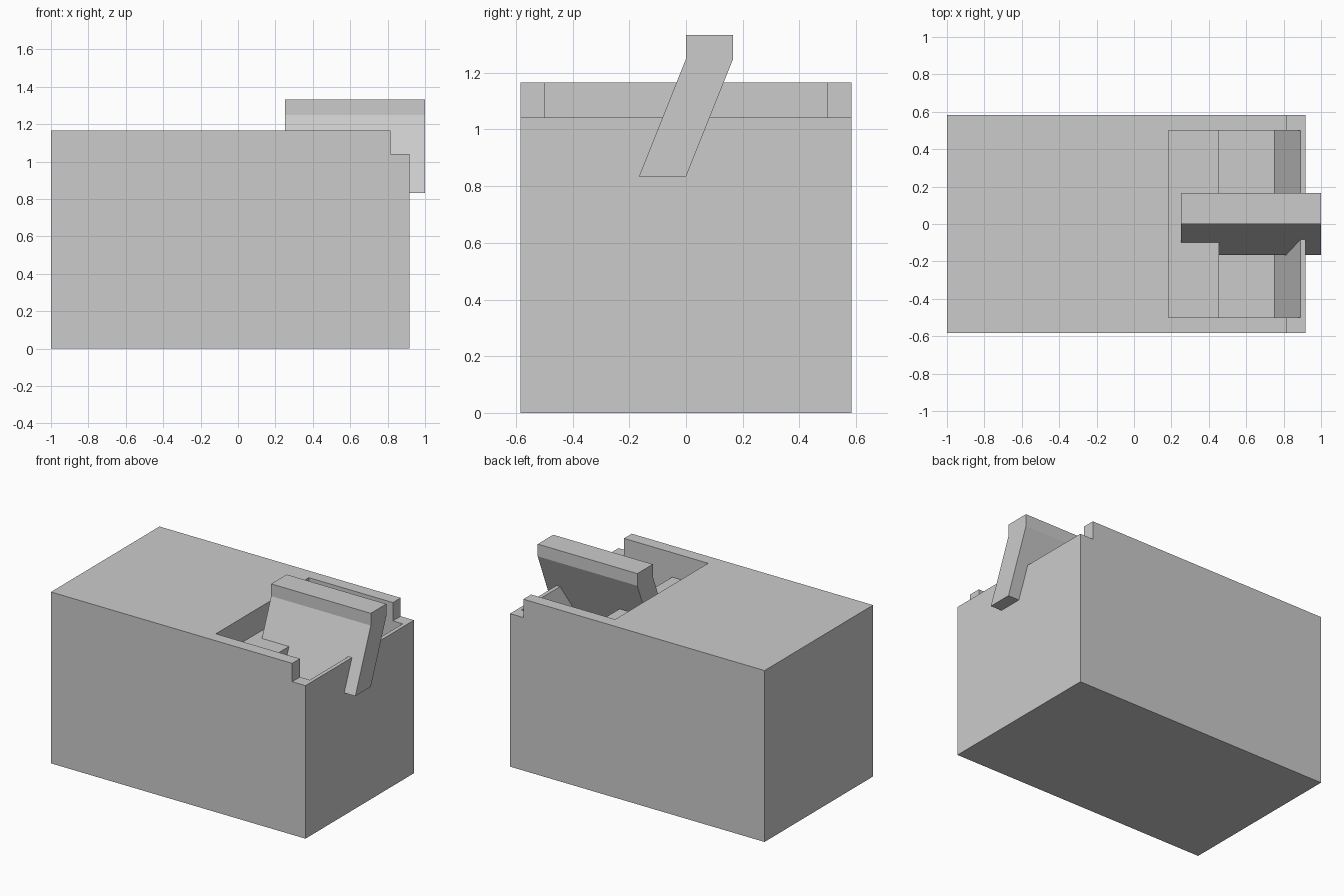
import bpy
import bmesh
from mathutils import Vector

if "Cube" in bpy.data.objects:
    bpy.data.objects.remove(bpy.data.objects["Cube"], do_unlink=True)

grey = bpy.data.materials.new("light grey")
grey.use_nodes = True
colour = (0.6, 0.6, 0.6, 1)
grey.diffuse_color = colour
grey.node_tree.nodes["Principled BSDF"].inputs["Base Color"].default_value = colour

U = 1 / 12  # design unit


def prism(name, points, axis, start, end):
    """Extrude a profile along x (points are y, z) or y (points are x, z)."""
    bm = bmesh.new()
    place = (lambda a, b: (start, a, b)) if axis == "x" else (lambda a, b: (a, start, b))
    face = bm.faces.new([bm.verts.new(Vector(place(a, b)) * U) for a, b in points])
    new = bmesh.ops.extrude_face_region(bm, geom=[face])["geom"]
    shift = Vector((1, 0, 0) if axis == "x" else (0, 1, 0)) * (end - start) * U
    bmesh.ops.translate(bm, vec=shift, verts=[g for g in new if isinstance(g, bmesh.types.BMVert)])
    bmesh.ops.recalc_face_normals(bm, faces=bm.faces)
    mesh = bpy.data.meshes.new(name)
    bm.to_mesh(mesh)
    bm.free()
    mesh.materials.append(grey)
    obj = bpy.data.objects.new(name, mesh)
    bpy.context.collection.objects.link(obj)
    return obj


# Block with a lowered step along its right end
body = prism("body", [(-12, 0), (11, 0), (11, 12.5), (9.8, 12.5), (9.8, 14), (-12, 14)],
             "y", -7, 7)

# Pocket: shallow ledge, deep floor, then a ramp rising to the step
pocket = prism("pocket_cutter", [(2.2, 16), (2.2, 12), (5.45, 12), (5.45, 8), (9, 8),
                                 (10.68, 12.5), (11.99, 16)], "y", -6, 6)
pocket.hide_render = True
cut = body.modifiers.new("pocket", "BOOLEAN")
cut.operation = "DIFFERENCE"
cut.solver = "EXACT"
cut.object = pocket
bpy.context.view_layer.objects.active = body
bpy.ops.object.modifier_apply(modifier=cut.name)
bpy.data.objects.remove(pocket, do_unlink=True)

# Slanted lever with an upright top edge
prism("lever", [(-2, 10), (0, 10), (2, 15), (2, 16), (0, 16), (0, 15)], "x", 3, 12)
